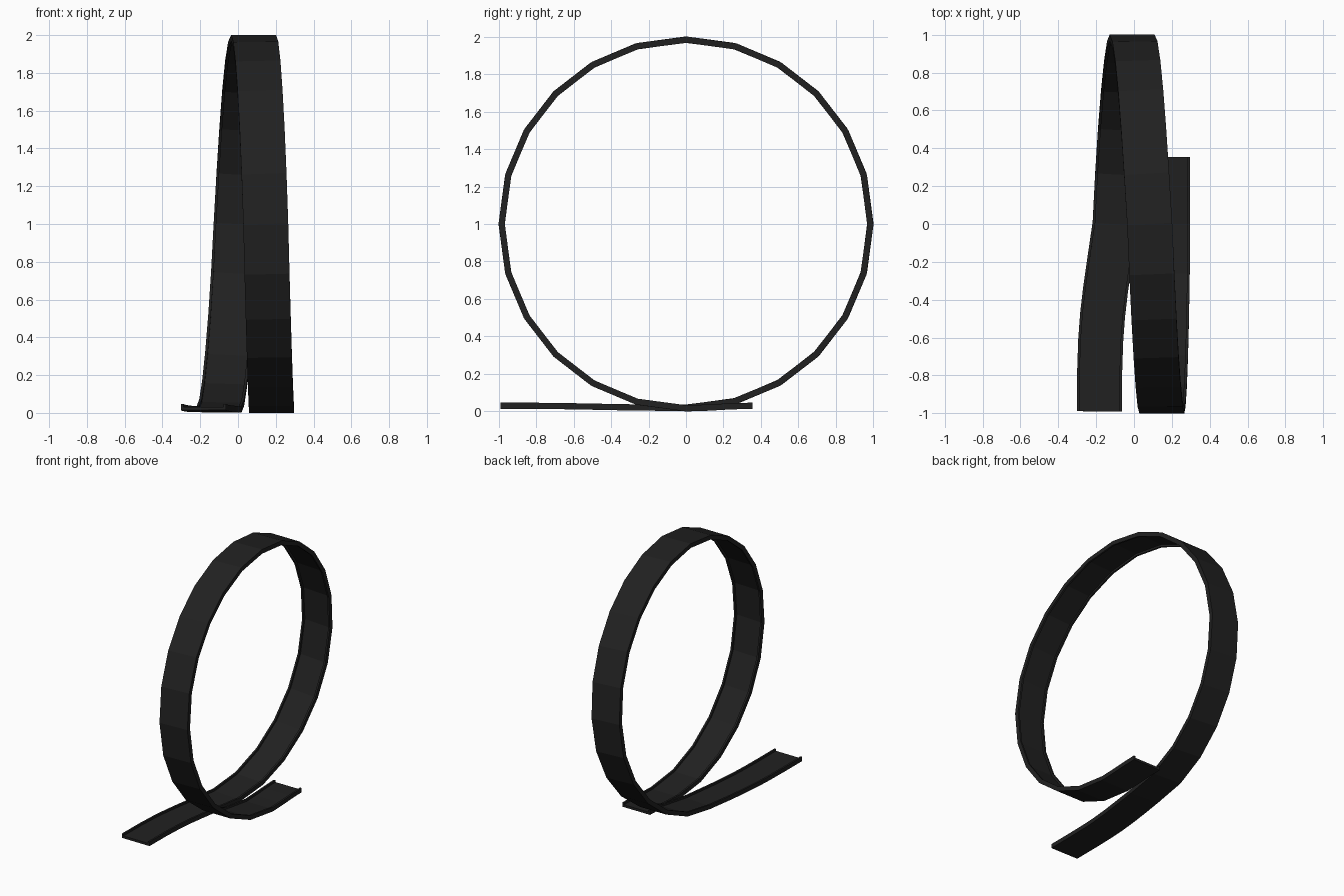
import bpy, bmesh
from mathutils import Vector
from mathutils.geometry import interpolate_bezier

if "Cube" in bpy.data.objects:
    bpy.data.objects.remove(bpy.data.objects["Cube"])

K = 0.5523  # handle length for a quarter circle
STEPS = 6   # straight pieces per curve segment

# Path along the underside: start, handle, handle, end of each segment
segments = [
    # flat entry, swerving towards the loop
    [(-.183, -.99, .014), (-.183, -.5, .014), (-.165, -.45, .003), (-.10, 0, .003)],
    # four quarters of the loop
    [(-.10, 0, .003), (-.075, K, .003), (-.035, 1, 1 - K), (-.01, 1, 1)],
    [(-.01, 1, 1), (.02, 1, 1 + K), (.05, K, 2), (.083, 0, 2)],
    [(.083, 0, 2), (.105, -K, 2), (.13, -1, 1 + K), (.147, -1, 1)],
    [(.147, -1, 1), (.16, -1, 1 - K), (.175, -K, 0), (.178, 0, 0)],
    # flat exit
    [(.178, 0, 0), (.178, .12, 0), (.178, .23, .014), (.178, .355, .014)],
]
path = []
for i, seg in enumerate(segments):
    n = 3 if i == 5 else STEPS
    pts = interpolate_bezier(*[Vector(p) for p in seg], n + 1)
    path += pts if i == 0 else pts[1:]

# Channel cross-section: (sideways, towards the driving side)
W, H, LIP, FLOOR = .119, .033, .014, .018
profile = [(-W, 0), (W, 0), (W, H), (W - LIP, H), (W - LIP, FLOOR),
           (-W + LIP, FLOOR), (-W + LIP, H), (-W, H)]

# Sweep the cross-section along the path
bm = bmesh.new()
rings = []
for i, p in enumerate(path):
    t = (path[min(i + 1, len(path) - 1)] - path[max(i - 1, 0)]).normalized()
    up = Vector((0, -t.z, t.y)).normalized()
    side = t.cross(up).normalized()
    rings.append([bm.verts.new(p + side * a + up * b) for a, b in profile])
for r0, r1 in zip(rings, rings[1:]):
    for j in range(len(profile)):
        k = (j + 1) % len(profile)
        bm.faces.new((r0[j], r0[k], r1[k], r1[j]))
bm.faces.new(rings[0])
bm.faces.new(rings[-1])
bmesh.ops.recalc_face_normals(bm, faces=bm.faces)

mesh = bpy.data.meshes.new("loop_track")
bm.to_mesh(mesh)
bm.free()
track = bpy.data.objects.new("loop_track", mesh)
bpy.context.collection.objects.link(track)

# Black track
mat = bpy.data.materials.new("black")
mat.diffuse_color = (.015, .015, .015, 1)
mat.use_nodes = True
mat.node_tree.nodes["Principled BSDF"].inputs["Base Color"].default_value = mat.diffuse_color
mesh.materials.append(mat)
